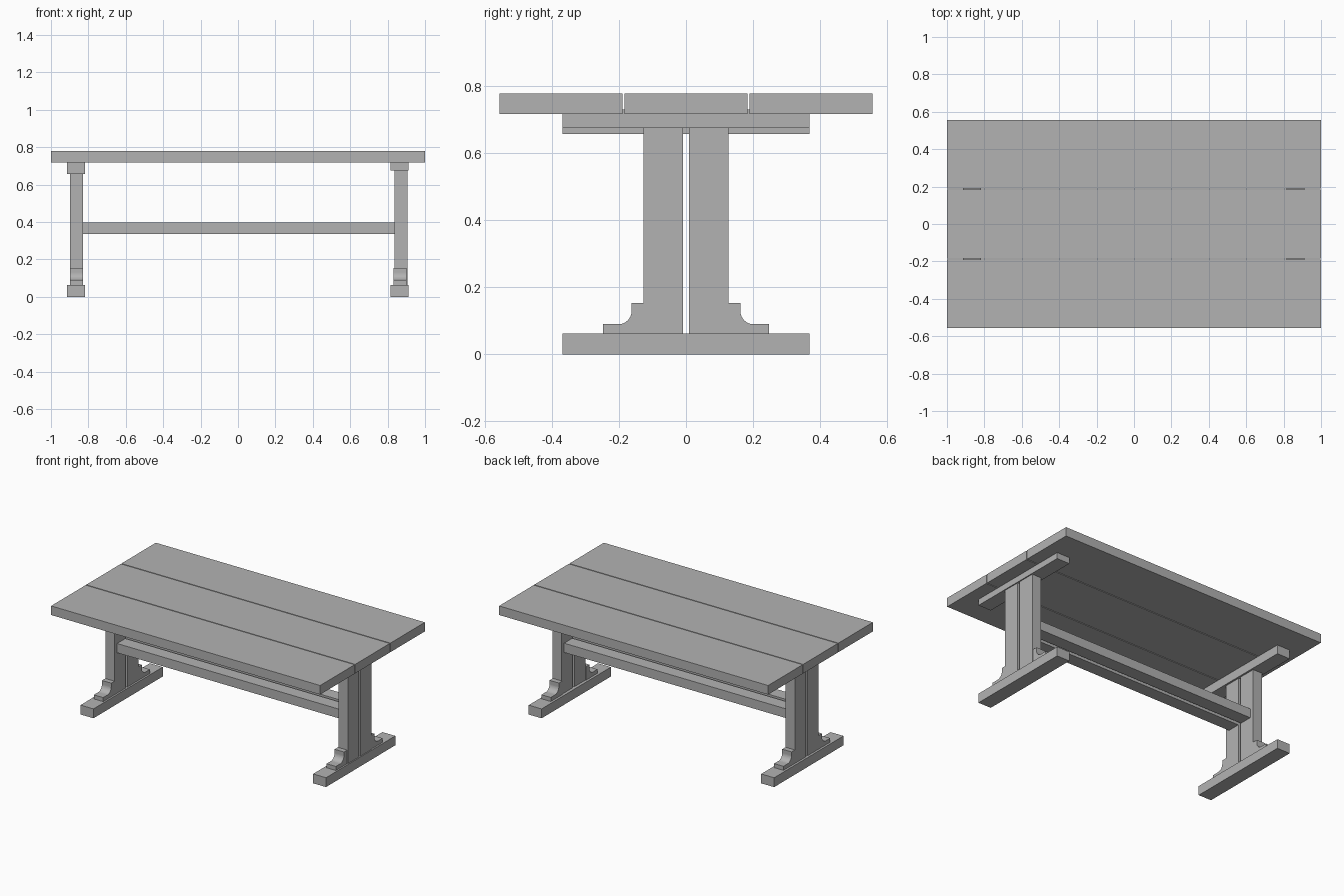
import bpy, bmesh, math

cube = bpy.data.objects.get("Cube")
if cube:
    bpy.data.objects.remove(cube, do_unlink=True)

# Single plain grey finish
GREY = (0.448, 0.448, 0.448, 1)
mat = bpy.data.materials.new("plain_grey")
mat.use_nodes = True
mat.diffuse_color = GREY
for node in mat.node_tree.nodes:
    if node.type == 'BSDF_PRINCIPLED':
        node.inputs["Base Color"].default_value = GREY


def prism(name, outline, x0, x1):
    """Extrude a (y, z) outline from x0 to x1."""
    bm = bmesh.new()
    face = bm.faces.new([bm.verts.new((x0, y, z)) for y, z in outline])
    ext = bmesh.ops.extrude_face_region(bm, geom=[face])
    moved = [g for g in ext["geom"] if isinstance(g, bmesh.types.BMVert)]
    bmesh.ops.translate(bm, verts=moved, vec=(x1 - x0, 0, 0))
    bmesh.ops.recalc_face_normals(bm, faces=bm.faces)
    mesh = bpy.data.meshes.new(name)
    bm.to_mesh(mesh)
    bm.free()
    mesh.materials.append(mat)
    obj = bpy.data.objects.new(name, mesh)
    bpy.context.collection.objects.link(obj)
    return obj


def box(name, x, y, z):
    outline = [(y[0], z[0]), (y[1], z[0]), (y[1], z[1]), (y[0], z[1])]
    return prism(name, outline, *x)


FOOT_TOP, PLANK_BOTTOM, PLANK_TOP = 0.063, 0.717, 0.778

# Tabletop planks with narrow gaps
for name, y in (("front", (-0.556, -0.19)), ("middle", (-0.184, 0.184)),
                ("back", (0.19, 0.556))):
    box(name + "_plank", (-1, 1), y, (PLANK_BOTTOM, PLANK_TOP))

# Concave bracket profile, drawn for the +y side
R = 0.04
bracket = [(0.125, FOOT_TOP), (0.248, FOOT_TOP), (0.248, 0.09)]
for i in range(13):
    a = math.pi / 2 * i / 12
    bracket.append((0.162 + R - R * math.sin(a), 0.09 + R - R * math.cos(a)))
bracket += [(0.162, 0.154), (0.125, 0.154)]

# Trestle ends: foot, bearer, paired posts and brackets
ends = (("right", (-0.913, -0.817), (-0.898, -0.829), (-0.898, -0.829), 0.657),
        ("left", (0.816, 0.912), (0.836, 0.905), (0.832, 0.901), 0.676))
for side, wide, post, brace, bearer_bottom in ends:
    box(side + "_foot", wide, (-0.368, 0.368), (0, FOOT_TOP))
    box(side + "_bearer", wide, (-0.368, 0.368), (bearer_bottom, 0.73))
    for s, face in ((-1, "front"), (1, "back")):
        box(f"{side}_{face}_post", post, sorted((s * 0.009, s * 0.127)),
            (FOOT_TOP, bearer_bottom))
        prism(f"{side}_{face}_bracket", [(s * y, z) for y, z in bracket], *brace)

# Paired stretchers between the trestles
for s, face in ((-1, "front"), (1, "back")):
    box(face + "_stretcher", (-0.829, 0.836), sorted((s * 0.012, s * 0.1)),
        (0.335, 0.397))
